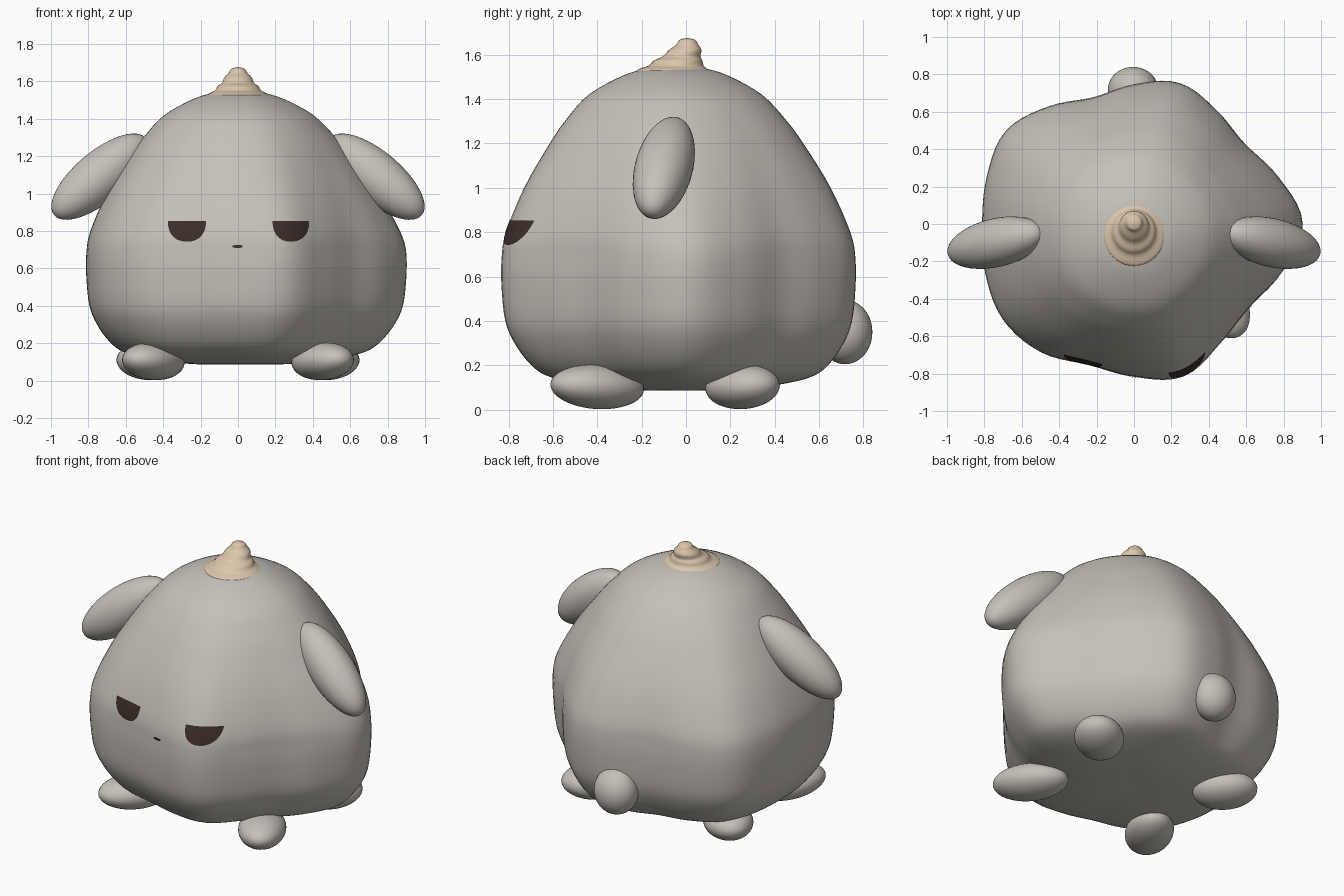
import bpy, bmesh, math
from mathutils import Vector, Matrix
from mathutils.bvhtree import BVHTree

if "Cube" in bpy.data.objects:
    bpy.data.objects.remove(bpy.data.objects["Cube"], do_unlink=True)


def material(name, rgb):
    m = bpy.data.materials.new(name)
    m.use_nodes = True
    m.diffuse_color = (*rgb, 1)
    m.node_tree.nodes["Principled BSDF"].inputs["Base Color"].default_value = (*rgb, 1)
    return m


GREY = material("warm_grey", (0.56, 0.53, 0.485))
TAN = material("tan", (0.72, 0.57, 0.41))
BROWN = material("dark_brown", (0.045, 0.027, 0.022))


def finish(bm, name, mat, angle=60):
    bmesh.ops.remove_doubles(bm, verts=bm.verts, dist=1e-5)
    mesh = bpy.data.meshes.new(name)
    bm.to_mesh(mesh)
    bm.free()
    obj = bpy.data.objects.new(name, mesh)
    bpy.context.collection.objects.link(obj)
    mesh.materials.append(mat)
    bpy.ops.object.select_all(action="DESELECT")
    obj.select_set(True)
    bpy.context.view_layer.objects.active = obj
    bpy.ops.object.shade_smooth_by_angle(angle=math.radians(angle))
    return obj


def spline(a, b, c, d, t):
    return b + 0.5 * t * (c - a + t * (2 * a - 5 * b + 4 * c - d + t * (3 * (b - c) + d - a)))


def smooth_path(points, steps):
    """Smooth curve through a list of profile points."""
    p = [Vector(v) for v in points]
    p = [p[0]] + p + [p[-1]]
    out = [spline(*p[i:i + 4], s / steps) for i in range(len(p) - 3) for s in range(steps)]
    return out + [p[-1]]


def loft(rings):
    """Skin a stack of closed rings of points."""
    bm = bmesh.new()
    loops = [[bm.verts.new(co) for co in ring] for ring in rings]
    n = len(loops[0])
    for low, high in zip(loops, loops[1:]):
        for i in range(n):
            j = (i + 1) % n
            bm.faces.new((low[i], low[j], high[j], high[i]))
    return bm


# Body: lobed cross-section that turns round toward the top
LOBES = [0.90, 0.81, 0.73, 0.75, 0.79, 0.745, 0.71, 0.775, 0.845, 0.825,
         0.81, 0.835, 0.865, 0.845, 0.79, 0.815, 0.855, 0.785, 0.76, 0.83]
PROFILE = [(0, 0.088), (0.3, 0.088), (0.6, 0.12), (0.76, 0.155), (0.85, 0.21),
           (0.93, 0.3), (0.98, 0.4), (1, 0.55), (1, 0.68), (0.975, 0.8),
           (0.87, 1.0), (0.72, 1.2), (0.62, 1.31), (0.49, 1.42),
           (0.3, 1.505), (0.15, 1.54), (0, 1.55)]
SUB = 5
count = len(LOBES)
section = [spline(*(LOBES[(i + k) % count] for k in (-1, 0, 1, 2)), s / SUB)
           for i in range(count) for s in range(SUB)]


def body_ring(scale, z):
    rise = min(max((z - 0.7) / 0.7, 0), 1)
    lobe = 1 - 0.8 * rise
    ring = []
    for i, r in enumerate(section):
        a = math.tau * i / len(section)
        rad = scale * (0.8 + (r - 0.8) * lobe)
        ring.append((rad * math.cos(a), rad * math.sin(a) - 0.045 * rise, z))
    return ring


bm = loft([body_ring(*p) for p in smooth_path(PROFILE, 4)])
bmesh.ops.remove_doubles(bm, verts=bm.verts, dist=1e-5)
surface = BVHTree.FromBMesh(bm)
finish(bm, "body", GREY)

# Tuft: stepped cone leaning back, given as radius, y offset and height
TUFT = [(0.165, -0.06, 1.51), (0.16, -0.06, 1.532), (0.125, -0.045, 1.55),
        (0.108, -0.035, 1.575), (0.085, -0.02, 1.592), (0.074, -0.004, 1.62),
        (0.05, 0.006, 1.645), (0.035, 0.006, 1.667), (0, 0.004, 1.676)]
bm = loft([[(r * math.cos(math.tau * i / 40), y + r * math.sin(math.tau * i / 40), z)
            for i in range(40)] for r, y, z in smooth_path(TUFT, 4)])
finish(bm, "head_tuft", TAN)


def ellipsoid(name, center, radii, axis=(1, 0, 0)):
    """Ellipsoid with its first radius laid along the axis."""
    x = Vector(axis).normalized()
    y = Vector((0, 0, 1)).cross(x).normalized()
    turn = Matrix((x, y, x.cross(y))).transposed().to_4x4()
    bm = bmesh.new()
    bmesh.ops.create_uvsphere(bm, u_segments=40, v_segments=24, radius=1,
                              matrix=Matrix.Translation(center) @ turn @ Matrix.Diagonal((*radii, 1)))
    finish(bm, name, GREY)


# Arms and feet, mirrored left and right
for side, s in (("left", 1), ("right", -1)):
    ellipsoid(side + "_arm", (s * 0.738, -0.1, 1.09), (0.325, 0.13, 0.135),
              (s * 0.766, -0.18, -0.643))
    ellipsoid(side + "_front_foot", (s * 0.453, -0.4, 0.103), (0.23, 0.14, 0.1),
              (s * 0.5, -0.866, 0.06))
    ellipsoid(side + "_back_foot", (s * 0.48, 0.255, 0.103), (0.19, 0.145, 0.1),
              (s * 0.72, 0.69, 0.06))

# Tail
ellipsoid("tail", (-0.005, 0.717, 0.35), (0.135, 0.123, 0.145))


def face_plate(name, cx, cz, half_width, up, down, lift):
    """Rounded patch laid on the front of the body."""
    bm = bmesh.new()
    cols, rows = 24, 8
    grid = []
    for i in range(cols + 1):
        u = -math.cos(math.pi * i / cols)
        arc = max(0, 1 - abs(u) ** 2.3) ** (1 / 2.3)
        column = []
        for j in range(rows + 1):
            z = cz + arc * (up - (up + down) * j / rows)
            hit = surface.ray_cast(Vector((cx + u * half_width, -2, z)), Vector((0, 1, 0)))[0]
            column.append(bm.verts.new(hit - Vector((0, lift, 0))))
        grid.append(column)
    for a, b in zip(grid, grid[1:]):
        for j in range(rows):
            bm.faces.new((a[j], a[j + 1], b[j + 1], b[j]))
    finish(bm, name, BROWN)


# Sleepy eyes and tiny mouth
face_plate("left_eye", 0.283, 0.853, 0.098, 0, 0.11, 0.006)
face_plate("right_eye", -0.273, 0.853, 0.102, 0, 0.11, 0.006)
face_plate("mouth", -0.003, 0.717, 0.028, 0.008, 0.008, 0.008)
